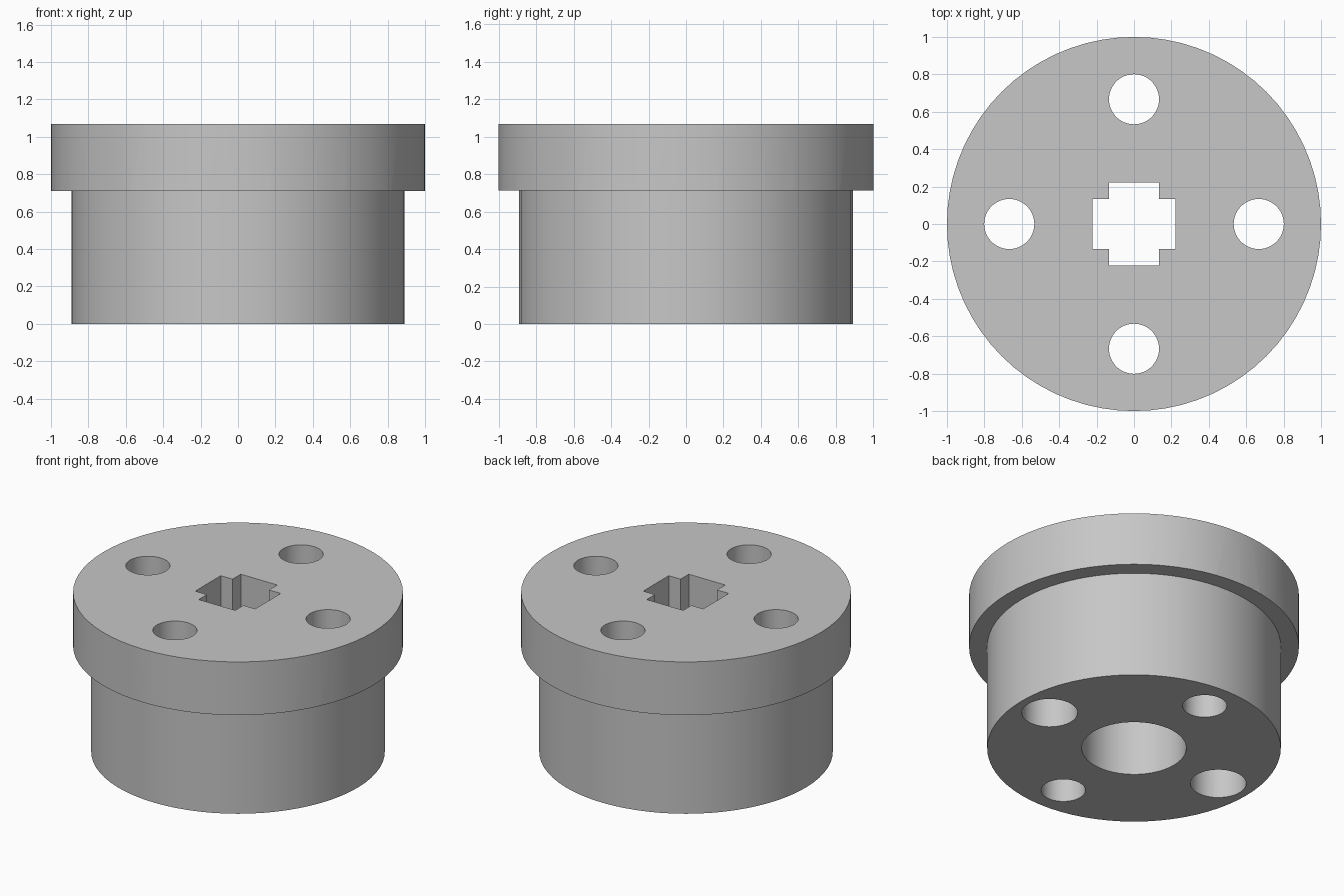
import bpy
import math

default = bpy.data.objects.get("Cube")
if default:
    bpy.data.objects.remove(default, do_unlink=True)

HEIGHT, STEP = 1.067, 0.711      # overall height, underside of flange
HOLE_R, COUNTERBORE_R, HOLE_OFFSET = 0.134, 0.169, 0.667
SLOT_LONG, SLOT_SHORT = 0.444, 0.27
OVER = 0.1                       # cutter overshoot

grey = bpy.data.materials.new("plain_grey")
grey.use_nodes = True
colour = (0.57, 0.57, 0.57, 1)
grey.diffuse_color = colour
grey.node_tree.nodes["Principled BSDF"].inputs["Base Color"].default_value = colour


def cylinder(name, radius, z0, z1, x=0, y=0, sides=48):
    bpy.ops.mesh.primitive_cylinder_add(
        vertices=sides, radius=radius, depth=z1 - z0, location=(x, y, (z0 + z1) / 2))
    bpy.context.object.name = name
    return bpy.context.object


def box(name, size_x, size_y, z0, z1):
    bpy.ops.mesh.primitive_cube_add(size=1, location=(0, 0, (z0 + z1) / 2))
    obj = bpy.context.object
    obj.name = name
    obj.scale = (size_x, size_y, z1 - z0)
    bpy.ops.object.transform_apply(location=False, rotation=False, scale=True)
    return obj


def lathe(name, profile, sides=72):
    """Revolve a closed radius/height profile about the z axis."""
    verts, faces, n = [], [], len(profile)
    for i in range(sides):
        a = math.tau * i / sides
        verts += [(r * math.cos(a), r * math.sin(a), z) for r, z in profile]
        for k in range(n):
            j, m = (i + 1) % sides, (k + 1) % n
            faces.append((i * n + k, j * n + k, j * n + m, i * n + m))
    mesh = bpy.data.meshes.new(name)
    mesh.from_pydata(verts, [], faces)
    obj = bpy.data.objects.new(name, mesh)
    bpy.context.collection.objects.link(obj)
    return obj


def cut(target, cutter):
    cutter.hide_render = True
    mod = target.modifiers.new("cut", "BOOLEAN")
    mod.operation, mod.solver, mod.object = "DIFFERENCE", "EXACT", cutter
    bpy.context.view_layer.objects.active = target
    bpy.ops.object.modifier_apply(modifier=mod.name)
    bpy.data.objects.remove(cutter, do_unlink=True)


# Flanged body: solid stepped drum
hub = cylinder("flanged_hub", 1, 0, HEIGHT, sides=72)
cut(hub, lathe("step_cutter", [(0.89, -OVER), (1.2, -OVER), (1.2, STEP), (0.89, STEP)]))

# Round bore from below, meeting a cross-shaped slot through the flange
cut(hub, cylinder("bore_cutter", 0.317, -OVER, STEP))
cut(hub, box("slot_cutter_x", SLOT_LONG, SLOT_SHORT, STEP - OVER, HEIGHT + OVER))
cut(hub, box("slot_cutter_y", SLOT_SHORT, SLOT_LONG, STEP - OVER, HEIGHT + OVER))

# Four through holes; the two on the x axis widen below the flange
for i in range(4):
    a = i * math.pi / 2
    x, y = HOLE_OFFSET * math.cos(a), HOLE_OFFSET * math.sin(a)
    cut(hub, cylinder("hole_cutter", HOLE_R, -OVER, HEIGHT + OVER, x, y))
    if i % 2 == 0:
        cut(hub, cylinder("counterbore_cutter", COUNTERBORE_R, -OVER, STEP, x, y))

# Finish
hub.data.materials.clear()
hub.data.materials.append(grey)
for face in hub.data.polygons:
    face.material_index = 0
bpy.ops.object.select_all(action="DESELECT")
hub.select_set(True)
bpy.context.view_layer.objects.active = hub
bpy.ops.object.transform_apply(location=True, rotation=True, scale=True)
bpy.ops.object.shade_smooth_by_angle(angle=math.radians(30))
